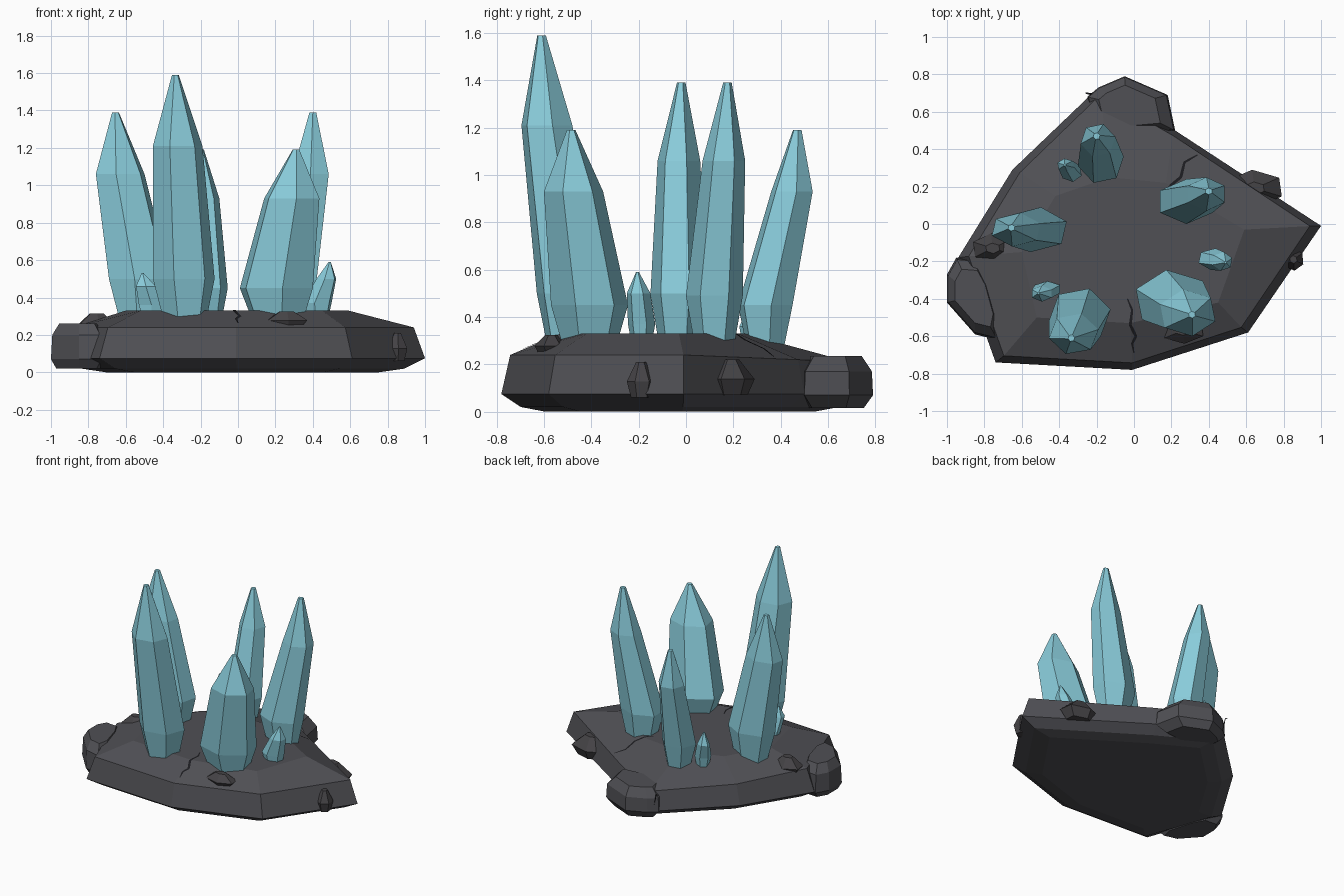
import bpy, math
from mathutils import Vector
from mathutils.bvhtree import BVHTree

if "Cube" in bpy.data.objects:
    bpy.data.objects.remove(bpy.data.objects["Cube"])


def material(name, rgb):
    m = bpy.data.materials.new(name)
    m.diffuse_color = (*rgb, 1)
    m.use_nodes = True
    m.node_tree.nodes["Principled BSDF"].inputs["Base Color"].default_value = m.diffuse_color
    return m


STONE = material("dark_stone", (0.08, 0.08, 0.09))
PEBBLE = material("darker_stone", (0.06, 0.057, 0.062))
CRACK = material("crack_black", (0.012, 0.012, 0.015))
CRYSTAL = material("teal_crystal", (0.25, 0.6, 0.7))


def add_object(name, verts, faces, mat):
    me = bpy.data.meshes.new(name)
    me.from_pydata(verts, [], faces)
    me.materials.append(mat)
    ob = bpy.data.objects.new(name, me)
    bpy.context.collection.objects.link(ob)
    return ob


def loft(name, rings, mat):
    """Join equal-length counter-clockwise rings and cap both ends."""
    n = len(rings[0])
    verts = [v for r in rings for v in r]
    faces = [list(range(n))[::-1], [len(verts) - n + i for i in range(n)]]
    for k in range(len(rings) - 1):
        for i in range(n):
            j = (i + 1) % n
            faces.append([k * n + i, k * n + j, (k + 1) * n + j, (k + 1) * n + i])
    return add_object(name, verts, faces, mat)


def box_ring(x0, x1, y0, y1, z, sides=6, turn=20):
    """Polygon stretched to fill the given x and y range."""
    pts = [(math.cos(a), math.sin(a)) for a in
           (math.radians(turn) + math.tau * i / sides for i in range(sides))]
    xs, ys = [p[0] for p in pts], [p[1] for p in pts]
    fit = lambda v, s, a, b: a + (b - a) * (v - min(s)) / (max(s) - min(s))
    return [(fit(x, xs, x0, x1), fit(y, ys, y0, y1), z) for x, y in pts]


# Rock slab
outline = [(1, -.01), (.22, .5), (-.19, .73), (-.65, .29),
           (-.94, -.18), (-.74, -.74), (-.01, -.78), (.61, -.58)]
top = [(.59, -.03), (.17, .22), (-.13, .25), (-.42, .15),
       (-.6, -.15), (-.52, -.5), (-.02, -.53), (.45, -.42)]
rim_z = [.24, .22, .21, .22, .24, .24, .24, .24]


def scaled(s, z):
    return [(x * s, -.03 + (y + .03) * s, z) for x, y in outline]


rim = [(x * .94, -.03 + (y + .03) * .95, z) for (x, y), z in zip(outline, rim_z)]
slab = loft("rock_slab", [scaled(.75, 0), scaled(.89, .02), scaled(1, .075),
                          rim, [(x, y, .33) for x, y in top]], STONE)

# Boulders leaning on the slab edge
left = [(-.95, -.18), (-1, -.27), (-1, -.42), (-.85, -.59), (-.73, -.62),
        (-.71, -.52), (-.77, -.3), (-.83, -.19)]
back = [(-.25, .68), (-.22, .55), (0, .48), (.22, .5), (.18, .69),
        (-.05, .79), (-.19, .73)]
for name, pts, levels in (
        ("left_boulder", left, ((.8, .02), (1, .07), (.95, .2), (.7, .26))),
        ("back_boulder", back, ((.75, .015), (1, .07), (.97, .17), (.7, .235)))):
    cx = sum(p[0] for p in pts) / len(pts)
    cy = sum(p[1] for p in pts) / len(pts)
    loft(name, [[(cx + (x - cx) * s, cy + (y - cy) * s, z) for x, y in pts]
                for s, z in levels], STONE)

# Smaller stones: x range, y range, z range
for i, (x0, x1, y0, y1, z0, z1) in enumerate((
        (-.86, -.65, -.21, -.05, .2, .315),
        (.15, .37, -.64, -.5, .24, .325),
        (.8, .905, -.25, -.13, .06, .21),
        (.5, .79, .09, .29, .07, .22))):
    mx, my, dx, dy = (x0 + x1) / 2, (y0 + y1) / 2, (x1 - x0) / 2, (y1 - y0) / 2
    loft(f"small_stone_{i + 1}",
         [box_ring(mx - dx * s, mx + dx * s, my - dy * s, my + dy * s,
                   z0 + (z1 - z0) * t, 6, 35)
          for s, t in ((.7, 0), (1, .45), (.35, 1))], PEBBLE)

# Crystals: tip, shoulder and lower ring given as x range, y range, z
crystals = [
    ("tall_crystal", (-.335, -.61, 1.59),
     (-.455, -.19, -.695, -.48, 1.21), (-.455, -.125, -.63, -.345, .5)),
    ("left_crystal", (-.655, -.02, 1.39),
     (-.76, -.5, -.12, .06, 1.06), (-.69, -.36, -.15, .09, .5)),
    ("right_crystal", (.4, .175, 1.39),
     (.29, .485, .07, .25, 1.06), (.14, .42, 0, .24, .49)),
    ("front_crystal", (.31, -.485, 1.19),
     (.14, .435, -.6, -.35, .93), (.01, .4, -.57, -.245, .45)),
    ("back_crystal", (-.2, .47, 1.19),
     (-.285, -.1, .36, .535, .93), (-.3, -.055, .22, .45, .45)),
    ("small_right_crystal", (.49, -.205, .59),
     (.42, .525, -.25, -.15, .5), (.345, .5, -.245, -.13, .37)),
    ("small_left_crystal", (-.51, -.37, .53),
     (-.545, -.44, -.415, -.33, .46), (-.53, -.395, -.39, -.305, .36)),
    ("small_back_crystal", (-.37, .315, .56),
     (-.41, -.32, .28, .35, .47), (-.39, -.28, .225, .33, .36)),
]
for i, (name, tip, sh, lo) in enumerate(crystals):
    turn = 12 + 9 * (i % 4)
    x0, x1, y0, y1, z = lo
    mx, my = (x0 + x1) / 2 + .02 * (x1 - x0), (y0 + y1) / 2
    # foot narrows into the slab, following the crystal's lean
    bx, by = (x1 - x0) * .34, (y1 - y0) * .34
    r = .018 if tip[2] > 1 else .006
    x, y, h = tip
    loft(name, [box_ring(mx - bx, mx + bx, my - by, my + by, .27, 6, turn),
                box_ring(*lo, 6, turn), box_ring(*sh, 6, turn),
                box_ring(x - r, x + r, y - r, y + r, h, 6, turn)], CRYSTAL)

# Cracks: thin zigzag ribbons laid on the slab surface
me = slab.data
tree = BVHTree.FromPolygons([v.co for v in me.vertices],
                            [p.vertices[:] for p in me.polygons])
paths = {
    "front_crack": [(-.035, -.4), (-.01, -.46), (-.02, -.54), (.01, -.6), (-.01, -.64), (0, -.69)],
    "right_crack": [(.34, .37), (.27, .33), (.25, .25), (.2, .21), (.15, .16)],
    "back_crack": [(-.26, .7), (-.2, .69), (-.17, .66), (-.13, .66)],
}
for name, path in paths.items():
    # subdivide so the ribbon follows the slab facets
    pts = []
    for a, b in zip(path, path[1:]):
        pts += [Vector(a).lerp(Vector(b), t / 3) for t in range(3)]
    pts.append(Vector(path[-1]))
    verts, n = [], len(pts)
    for i, p in enumerate(pts):
        d = (pts[min(i + 1, n - 1)] - pts[max(i - 1, 0)]).normalized()
        w = .003 + .005 * math.sin(math.pi * i / (n - 1))
        for s in (-1, 1):
            q = p + Vector((-d.y, d.x)) * w * s
            hit = tree.ray_cast(Vector((q.x, q.y, 2)), Vector((0, 0, -1)))[0]
            verts.append((q.x, q.y, (hit.z if hit else .2) + .004))
    add_object(name, verts, [[2 * i, 2 * i + 2, 2 * i + 3, 2 * i + 1][::-1]
                             for i in range(n - 1)], CRACK)
